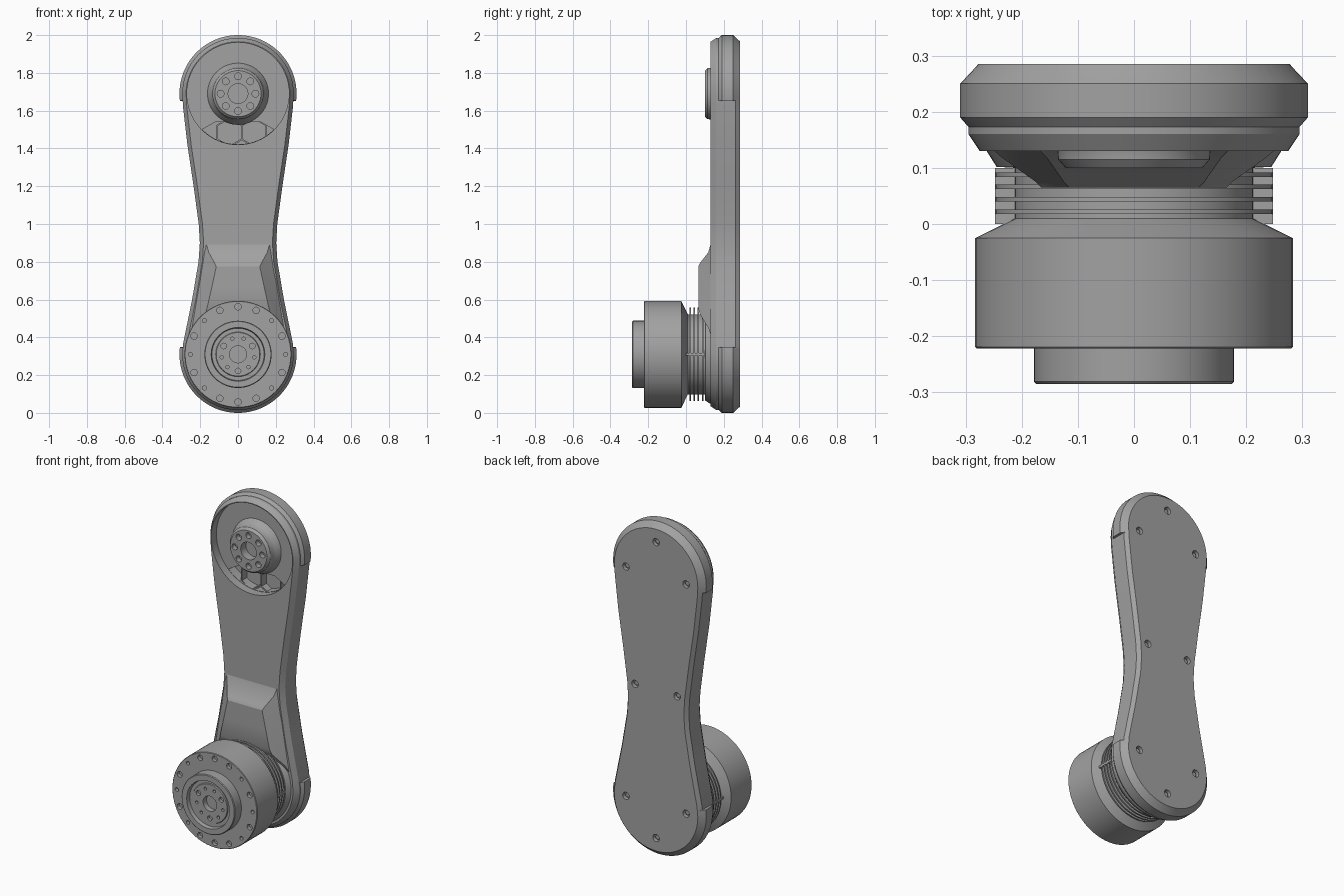
import bpy, bmesh, math
from mathutils import Vector

if "Cube" in bpy.data.objects:
    bpy.data.objects.remove(bpy.data.objects["Cube"])

GREY = 0.36
mat = bpy.data.materials.new("machined_grey")
mat.use_nodes = True
mat.diffuse_color = (GREY, GREY, GREY, 1)
mat.node_tree.nodes["Principled BSDF"].inputs["Base Color"].default_value = (GREY, GREY, GREY, 1)

LOW, HIGH = 0.31, 1.69      # heights of the two joint axes


def finish(name, bm):
    bmesh.ops.remove_doubles(bm, verts=bm.verts, dist=0.0001)
    bmesh.ops.recalc_face_normals(bm, faces=bm.faces)
    me = bpy.data.meshes.new(name)
    bm.to_mesh(me)
    bm.free()
    me.materials.append(mat)
    ob = bpy.data.objects.new(name, me)
    bpy.context.collection.objects.link(ob)
    return ob


def add_loft(bm, rings, caps=True):
    """Skin a list of closed rings with equal point counts."""
    rows = [[bm.verts.new(p) for p in ring] for ring in rings]
    n = len(rows[0])
    for a, b in zip(rows, rows[1:]):
        for i in range(n):
            bm.faces.new((a[i], a[(i + 1) % n], b[(i + 1) % n], b[i]))
    if caps:
        bm.faces.new(rows[0])
        bm.faces.new(rows[-1])


def loft(name, rings):
    bm = bmesh.new()
    add_loft(bm, rings)
    return finish(name, bm)


def circle(r, x, y, z, n, start=0.0):
    return [(x + r * math.cos(start + math.tau * i / n), y,
             z + r * math.sin(start + math.tau * i / n)) for i in range(n)]


def lathe(name, profile, z, n=64):
    """Turn (radius, y) points about a y axis; profile starts and ends on the axis."""
    bm = bmesh.new()
    add_loft(bm, [circle(max(r, 0.00001), 0, y, z, n) for r, y in profile], caps=False)
    return finish(name, bm)


def add_pin(bm, x, z, r, y0, y1, n=16):
    add_loft(bm, [circle(r, x, y0, z, n), circle(r, x, y1, z, n)])


def boolean(ob, other, op):
    mod = ob.modifiers.new("bool", 'BOOLEAN')
    mod.operation, mod.object, mod.solver = op, other, 'EXACT'
    bpy.context.view_layer.objects.active = ob
    bpy.ops.object.modifier_apply(modifier=mod.name)
    bpy.data.objects.remove(other)


def arc(r, z, a0, a1, n=32):
    pts = []
    for i in range(n + 1):
        a = math.radians(a0 + (a1 - a0) * i / n)
        pts.append((r * math.cos(a), z + r * math.sin(a)))
    return pts


# Waisted link body
SIDE = [(0.29, 0.37), (0.243, 0.6), (0.209, 0.8), (0.202, 0.9),
        (0.208, 1.0), (0.235, 1.2), (0.268, 1.42), (0.291, 1.62)]


def outline(y, inset):
    right = [(x - inset, z) for x, z in SIDE]
    left = [(-x, z) for x, z in reversed(right)]
    r = 0.295 - inset
    pts = right + arc(r, HIGH, 0, 180) + left + arc(r, LOW, 180, 360)
    return [(x, y, z) for x, z in pts]


body = loft("link_body", [outline(y, i) for y, i in
                          [(0.13, 0.02), (0.16, 0), (0.262, 0), (0.285, 0.017)]])

# Raised lips around both ends
LIP = [(0.165, 0.022), (0.19, 0), (0.25, 0), (0.284, 0.032)]
for z, a0, a1 in [(HIGH, -7, 187), (LOW, 173, 367)]:
    lip = loft("end_lip", [[(x, y, zz) for x, zz in arc(0.31 - i, z, a0, a1, 48)]
                           for y, i in LIP])
    boolean(body, lip, 'UNION')

# Round recess at the upper joint
cut = bmesh.new()
add_pin(cut, 0, HIGH, 0.27, 0.05, 0.18, 64)
boolean(body, finish("recess_cutter", cut), 'DIFFERENCE')

# Pocket under the hub, and cover screw holes
pocket = arc(0.268, HIGH, 225, 315, 24) + [(0.12, 1.54), (-0.12, 1.54)]
cut = bmesh.new()
add_loft(cut, [[(x, y, z) for x, z in pocket] for y in (0.1, 0.235)])
boolean(body, finish("pocket_cutter", cut), 'DIFFERENCE')
cut = bmesh.new()
screws = [(0, HIGH + 0.2), (0, LOW - 0.2)]
for s in (-1, 1):
    screws += [(s * 0.2, HIGH), (s * 0.2, LOW), (s * 0.14, 1.0)]
for x, z in screws:
    add_pin(cut, x, z, 0.022, 0.262, 0.3)
boolean(body, finish("screw_cutter", cut), 'DIFFERENCE')

# Screw heads seated in the cover
bm = bmesh.new()
for x, z in screws:
    add_pin(bm, x, z, 0.014, 0.255, 0.272, 6)
finish("cover_screws", bm)

# Honeycomb ribs in the pocket
bm = bmesh.new()
for x in (-0.045, 0.085):
    hexes = [circle(r, x, y, 1.485, 6, math.pi / 6)
             for r, y in [(0.079, 0.24), (0.079, 0.19), (0.07, 0.19), (0.07, 0.24)]]
    add_loft(bm, hexes + hexes[:1], caps=False)
finish("honeycomb_ribs", bm)


# Shoulder that carries the motor
def mirrored(y, pts):
    return [(x, y, z) for x, z in pts] + [(-x, y, z) for x, z in reversed(pts)]


loft("motor_shoulder", [
    mirrored(0.065, [(0.115, 0.775), (0.14, 0.66), (0.165, 0.55)]),
    mirrored(0.075, [(0.125, 0.795), (0.15, 0.66), (0.175, 0.52)]),
    mirrored(0.118, [(0.155, 0.85), (0.19, 0.7), (0.235, 0.45)]),
    mirrored(0.135, [(0.172, 0.91), (0.205, 0.7), (0.255, 0.4)]),
    mirrored(0.17, [(0.175, 0.92), (0.21, 0.7), (0.265, 0.36)])])

# Upper output hub
hub = lathe("output_hub", [(0, 0.19), (0.165, 0.19), (0.16, 0.175), (0.145, 0.155),
                           (0.137, 0.14), (0.135, 0.115), (0.122, 0.1), (0.052, 0.1),
                           (0.052, 0.15), (0, 0.15)], HIGH)
cut = bmesh.new()
for i in range(8):
    a = math.tau * i / 8
    add_pin(cut, 0.092 * math.cos(a), HIGH + 0.092 * math.sin(a), 0.018, 0.08, 0.13)
boolean(hub, finish("hub_cutter", cut), 'DIFFERENCE')

# Motor housing with stepped front flange
motor = lathe("motor_housing", [
    (0, -0.235), (0.045, -0.235), (0.045, -0.268), (0.115, -0.268), (0.118, -0.262),
    (0.138, -0.262), (0.142, -0.285), (0.174, -0.285), (0.178, -0.281), (0.178, -0.222),
    (0.28, -0.222), (0.283, -0.219), (0.283, -0.025), (0.212, 0.01), (0.212, 0.1),
    (0.245, 0.102), (0.272, 0.145), (0.272, 0.165), (0, 0.165)], LOW)
cut = bmesh.new()
for i in range(16):
    a = math.tau * i / 16
    r = 0.011 if i in (0, 2, 6, 8, 10, 14) else 0.017
    add_pin(cut, 0.252 * math.cos(a), LOW + 0.252 * math.sin(a), r, -0.24, -0.2)
for i in range(9):
    a = math.tau * i / 9 + math.pi / 6
    r = 0.015 if i % 3 == 0 else 0.009
    add_pin(cut, 0.088 * math.cos(a), LOW + 0.088 * math.sin(a), r, -0.3, -0.25)
boolean(motor, finish("motor_cutter", cut), 'DIFFERENCE')

# Cooling fins
bm = bmesh.new()
for i in range(4):
    y = 0.018 + 0.022 * i
    add_pin(bm, 0, LOW, 0.247, y, y + 0.008, 64)
finish("cooling_fins", bm)

# Side ribs tying the fins together
bm = bmesh.new()
for s in (-1, 1):
    made = bmesh.ops.create_cube(bm, size=1)["verts"]
    bmesh.ops.scale(bm, verts=made, vec=(0.05, 0.1, 0.014))
    bmesh.ops.translate(bm, verts=made, vec=Vector((s * 0.223, 0.05, LOW)))
finish("fin_ribs", bm)

# Smooth the round parts, keep the edges crisp
bpy.ops.object.select_all(action='DESELECT')
for ob in bpy.context.scene.objects:
    if ob.type == 'MESH':
        ob.select_set(True)
        bpy.context.view_layer.objects.active = ob
bpy.ops.object.shade_smooth_by_angle(angle=math.radians(25))
